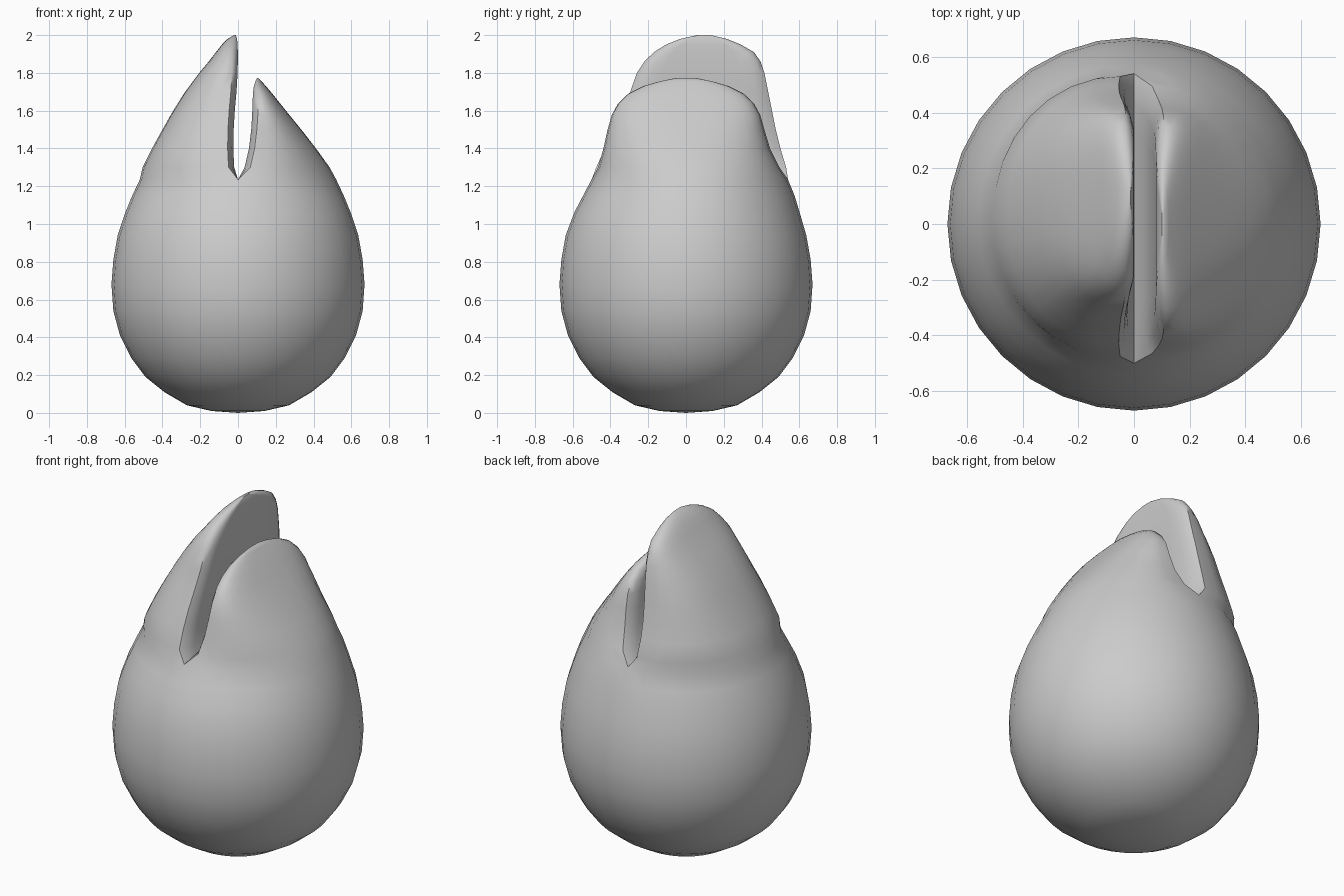
import bpy, bmesh, math

SEG = 16   # segments per half turn
bm = bmesh.new()


def bridge(a, b, closed=True):
    n = len(a)
    for i in range(n if closed else n - 1):
        j = (i + 1) % n
        bm.faces.new((a[i], a[j], b[j], b[i]))


# Round lower body: z, radius, y offset
body = [(0.01, 0.14, 0), (0.04, 0.27, 0), (0.11, 0.39, 0), (0.19, 0.49, 0),
        (0.29, 0.565, 0), (0.41, 0.625, 0), (0.54, 0.66, 0), (0.68, 0.67, 0),
        (0.81, 0.66, 0), (0.94, 0.637, 0), (1.06, 0.597, 0.005), (1.15, 0.56, 0.015),
        (1.235, 0.52, 0.02)]
prev = None
for z, r, cy in body:
    # index 0 is the back (+y), index SEG is the front (-y), first half on +x
    ring = [bm.verts.new((r * math.sin(math.pi * i / SEG),
                          cy + r * math.cos(math.pi * i / SEG), z))
            for i in range(2 * SEG)]
    if prev:
        bridge(prev, ring)
    else:
        pole = bm.verts.new((0, 0, 0))
        for i in range(2 * SEG):
            bm.faces.new((pole, ring[(i + 1) % (2 * SEG)], ring[i]))
    prev = ring

# Slit floor: shared seam running front to back
top = prev
seam_t = [0.04, 0.1, 0.2, 0.35, 0.5, 0.65, 0.8, 0.9, 0.96]
y0, y1 = top[SEG].co.y, top[0].co.y
seam = [bm.verts.new((0, y0 + (y1 - y0) * t, 1.235)) for t in seam_t]
right_base = top[:SEG + 1] + seam
left_base = [top[0]] + top[:SEG - 1:-1] + seam


def lobe(base, rows):
    """Loft D-shaped sections (z, outer x, inner x, front y, back y, squareness)."""
    prev = base
    for z, xo, xi, yf, yb, n in rows:
        w, c, h = xo - xi, (yf + yb) / 2, (yb - yf) / 2
        lip = math.copysign(min(0.03, 0.3 * abs(w)), w)
        ring = []
        for i in range(SEG + 1):
            s = max(0.0, math.sin(math.pi * i / SEG)) ** (2 / n)
            k = math.cos(math.pi * i / SEG)
            k = math.copysign(abs(k) ** (2 / n), k)
            ring.append(bm.verts.new((xi + lip + (w - lip) * s, c + h * k, z)))
        for t in seam_t:
            e = max(0.0, 1 - min(t, 1 - t) / 0.1)
            ring.append(bm.verts.new((xi + lip * e * e, yf + (yb - yf) * t, z)))
        bridge(prev, ring)
        prev = ring
    bm.faces.new(prev)


# Tall left lobe
lobe(left_base, [
    (1.30, -0.505, -0.02, -0.475, 0.53, 2.05), (1.40, -0.455, -0.025, -0.43, 0.50, 2.15),
    (1.50, -0.40, -0.023, -0.385, 0.475, 2.25), (1.60, -0.343, -0.017, -0.335, 0.455, 2.4),
    (1.70, -0.28, -0.008, -0.295, 0.435, 2.5), (1.80, -0.205, -0.002, -0.26, 0.415, 2.6),
    (1.86, -0.155, -0.001, -0.22, 0.395, 2.6), (1.91, -0.117, -0.001, -0.17, 0.36, 2.6),
    (1.95, -0.085, -0.002, -0.105, 0.29, 2.6), (1.98, -0.055, -0.005, -0.03, 0.215, 2.5),
    (2.00, -0.022, -0.012, 0.06, 0.13, 2.4)])

# Short right lobe
lobe(right_base, [
    (1.30, 0.485, 0.035, -0.465, 0.495, 2.05), (1.40, 0.413, 0.058, -0.437, 0.445, 2.2),
    (1.50, 0.335, 0.070, -0.415, 0.415, 2.35), (1.58, 0.27, 0.075, -0.392, 0.392, 2.5),
    (1.64, 0.222, 0.077, -0.358, 0.358, 2.6), (1.69, 0.182, 0.079, -0.305, 0.305, 2.6),
    (1.73, 0.148, 0.084, -0.225, 0.225, 2.6), (1.755, 0.125, 0.092, -0.14, 0.14, 2.5),
    (1.773, 0.108, 0.101, -0.05, 0.05, 2.4)])

bmesh.ops.recalc_face_normals(bm, faces=bm.faces)
mesh = bpy.data.meshes.new("split_bud")
bm.to_mesh(mesh)
bm.free()
obj = bpy.data.objects.new("split_bud", mesh)
bpy.context.collection.objects.link(obj)
bpy.context.view_layer.objects.active = obj
obj.select_set(True)
bpy.ops.object.shade_smooth_by_angle(angle=math.radians(55))
